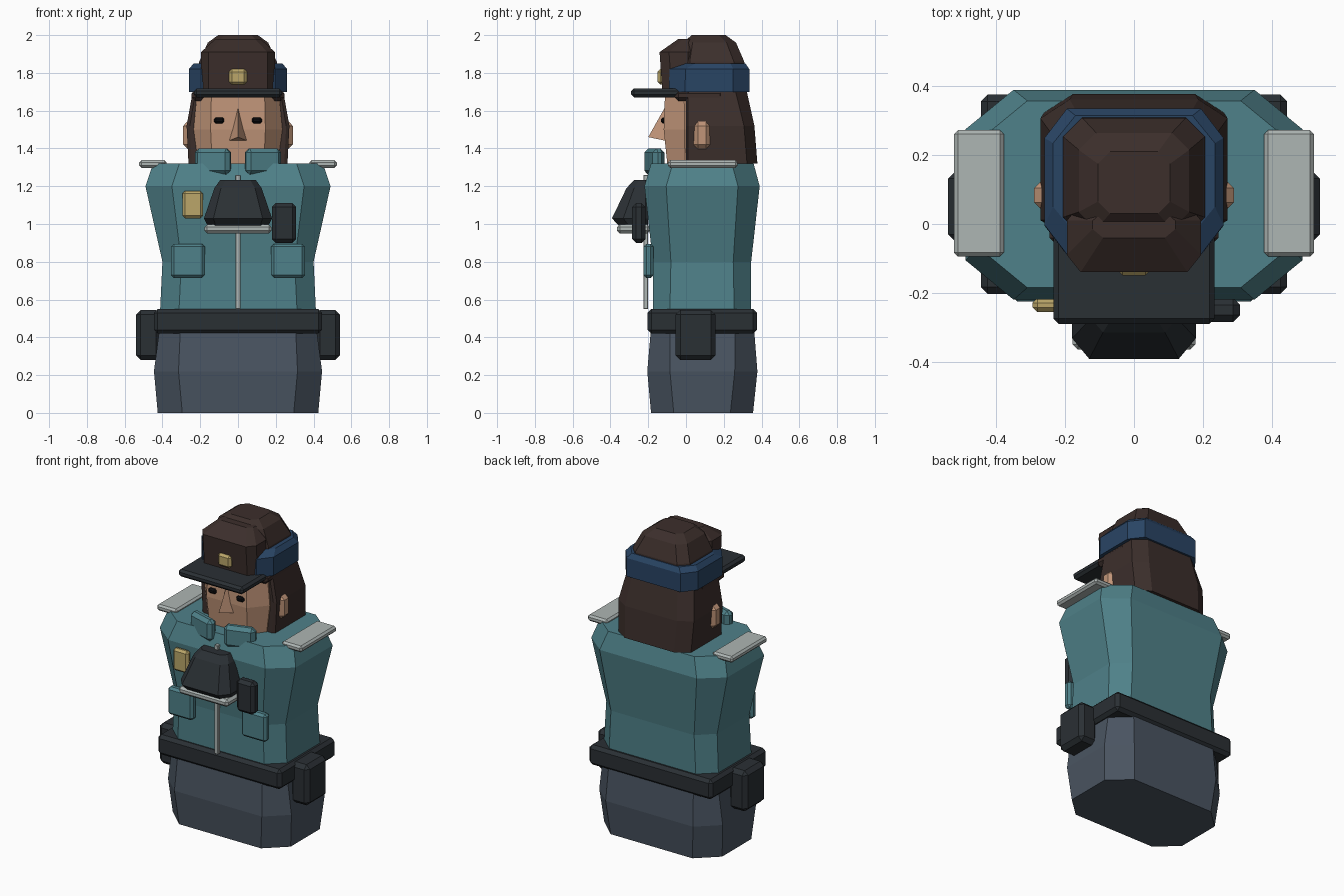
import bpy, bmesh
from mathutils import Matrix, Vector

def mat(name, r, g, b):
    m = bpy.data.materials.new(name)
    m.diffuse_color = [(c / 255) ** 2.2 for c in (r, g, b)] + [1]
    return m

TEAL = mat("teal_cloth", 80, 128, 136)
SLATE = mat("slate_cloth", 75, 85, 97)
BLACK = mat("black_leather", 46, 51, 55)
BROWN = mat("brown_hair", 62, 50, 47)
SKIN = mat("skin", 192, 148, 120)
NAVY = mat("navy_band", 45, 70, 100)
GOLD = mat("gold", 185, 165, 105)
SILVER = mat("silver", 172, 180, 178)
EYE = mat("eye_black", 20, 20, 22)

def finish(bm, name, material):
    bmesh.ops.recalc_face_normals(bm, faces=bm.faces)
    me = bpy.data.meshes.new(name)
    bm.to_mesh(me)
    bm.free()
    me.materials.append(material)
    ob = bpy.data.objects.new(name, me)
    bpy.context.collection.objects.link(ob)
    return ob

def loft(name, material, rings, front=1.0, back=1.0):
    """Stack of chamfered rectangles: (z, half_width, y_front, y_back, cut_x, cut_y)."""
    bm = bmesh.new()
    loops = []
    for z, w, y0, y1, cx, cy in rings:
        fx, fy, bx, by = cx * front, cy * front, cx * back, cy * back
        half = [(w - fx, y0), (w, y0 + fy), (w, y1 - by), (w - bx, y1)]
        pts = half + [(-x, y) for x, y in reversed(half)]
        loops.append([bm.verts.new((x, y, z)) for x, y in pts])
    for a, b in zip(loops, loops[1:]):
        for i in range(8):
            j = (i + 1) % 8
            bm.faces.new((a[i], a[j], b[j], b[i]))
    bm.faces.new(loops[0])
    bm.faces.new(loops[-1])
    return finish(bm, name, material)

def box(name, material, x, y, z, bevel=0.015, turn=0.0):
    """Chamfered box from (min, max) ranges, turned about its own z axis."""
    lo, hi = Vector((x[0], y[0], z[0])), Vector((x[1], y[1], z[1]))
    bm = bmesh.new()
    bmesh.ops.create_cube(bm, size=1)
    bmesh.ops.scale(bm, vec=hi - lo, verts=bm.verts)
    bmesh.ops.bevel(bm, geom=bm.edges[:], offset=bevel, segments=1, affect='EDGES')
    bmesh.ops.transform(bm, verts=bm.verts,
                        matrix=Matrix.Translation((lo + hi) / 2) @ Matrix.Rotation(turn, 4, 'Z'))
    return finish(bm, name, material)

def pair(name, material, x, y, z, bevel=0.015, turn=0.0):
    box(name + "_right", material, x, y, z, bevel, turn)
    box(name + "_left", material, (-x[1], -x[0]), y, z, bevel, -turn)

# Body
loft("trousers", SLATE, [
    (0.00, 0.425, -0.185, 0.355, 0.13, 0.12),
    (0.22, 0.445, -0.205, 0.378, 0.13, 0.12),
    (0.45, 0.415, -0.185, 0.360, 0.11, 0.10)])
loft("jacket", TEAL, [
    (0.39, 0.410, -0.172, 0.343, 0.10, 0.09),
    (0.55, 0.412, -0.175, 0.345, 0.10, 0.09),
    (0.80, 0.400, -0.175, 0.345, 0.10, 0.095),
    (1.20, 0.490, -0.220, 0.390, 0.14, 0.115),
    (1.32, 0.450, -0.185, 0.358, 0.14, 0.115)])

# Belt and pouches
box("belt", BLACK, (-0.445, 0.445), (-0.203, 0.376), (0.42, 0.55), 0.02)
pair("belt_pouch", BLACK, (0.41, 0.54), (-0.055, 0.157), (0.28, 0.545), 0.025)

# Jacket details
pair("collar", TEAL, (0.035, 0.23), (-0.20, -0.135), (1.26, 1.40), 0.022, 0.3)
pair("epaulette", SILVER, (0.378, 0.523), (-0.095, 0.273), (1.297, 1.338), 0.012)
pair("pocket", TEAL, (0.175, 0.355), (-0.225, -0.172), (0.715, 0.895), 0.015)
box("zip", SILVER, (-0.013, 0.013), (-0.226, -0.20), (0.55, 1.26), 0.003)
box("chest_badge", GOLD, (-0.295, -0.185), (-0.256, -0.215), (1.03, 1.175), 0.014)
box("radio", BLACK, (0.18, 0.308), (-0.285, -0.215), (0.90, 1.11), 0.02)

# Dark chest block on its silver plate
loft("chest_block", BLACK, [
    (0.98, 0.155, -0.345, -0.20, 0.04, 0.05),
    (1.03, 0.180, -0.392, -0.20, 0.05, 0.06),
    (1.19, 0.125, -0.315, -0.20, 0.035, 0.04),
    (1.232, 0.095, -0.275, -0.205, 0.03, 0.03)], back=0.3)
box("chest_plate", SILVER, (-0.178, 0.178), (-0.365, -0.19), (0.95, 0.998), 0.015)

# Head
loft("head", SKIN, [
    (1.28, 0.205, -0.095, 0.28, 0.07, 0.09),
    (1.50, 0.235, -0.118, 0.30, 0.09, 0.11),
    (1.72, 0.215, -0.110, 0.29, 0.075, 0.10)])
pair("ear", SKIN, (0.20, 0.29), (0.038, 0.13), (1.395, 1.545), 0.025)
pair("eye", EYE, (0.073, 0.127), (-0.132, -0.10), (1.532, 1.565), 0.01)
bm = bmesh.new()
nose = [bm.verts.new(p) for p in ((0, -0.11, 1.62), (0, -0.2, 1.46),
                                  (-0.05, -0.105, 1.44), (0.05, -0.105, 1.44))]
for f in ((0, 1, 2), (0, 3, 1), (1, 3, 2), (0, 2, 3)):
    bm.faces.new([nose[i] for i in f])
finish(bm, "nose", SKIN)
loft("hair", BROWN, [
    (1.32, 0.262, 0.0, 0.378, 0.085, 0.055),
    (1.52, 0.272, 0.0, 0.362, 0.085, 0.055),
    (1.71, 0.238, 0.0, 0.320, 0.075, 0.06)], front=0.2)
box("hair_fringe", BROWN, (-0.245, 0.245), (-0.06, 0.20), (1.65, 1.71), 0.02)

# Cap
box("cap_brim", BLACK, (-0.234, 0.234), (-0.29, 0.02), (1.67, 1.718), 0.015)
loft("cap_band", NAVY, [
    (1.70, 0.26, -0.09, 0.335, 0.065, 0.085),
    (1.82, 0.26, -0.088, 0.335, 0.065, 0.085),
    (1.85, 0.235, -0.03, 0.315, 0.065, 0.08)])
loft("cap_crown", BROWN, [
    (1.80, 0.215, -0.04, 0.315, 0.06, 0.06),
    (1.86, 0.205, -0.035, 0.308, 0.055, 0.055),
    (1.96, 0.160, -0.015, 0.265, 0.05, 0.05),
    (2.00, 0.105, 0.03, 0.21, 0.035, 0.035)])
loft("cap_front_flap", BROWN, [
    (1.70, 0.195, -0.125, 0.03, 0.04, 0.05),
    (1.91, 0.195, -0.140, 0.03, 0.04, 0.05),
    (1.98, 0.120, -0.040, 0.02, 0.03, 0.025)], back=0.4)
box("cap_badge", GOLD, (-0.047, 0.047), (-0.15, -0.11), (1.738, 1.82), 0.014)
